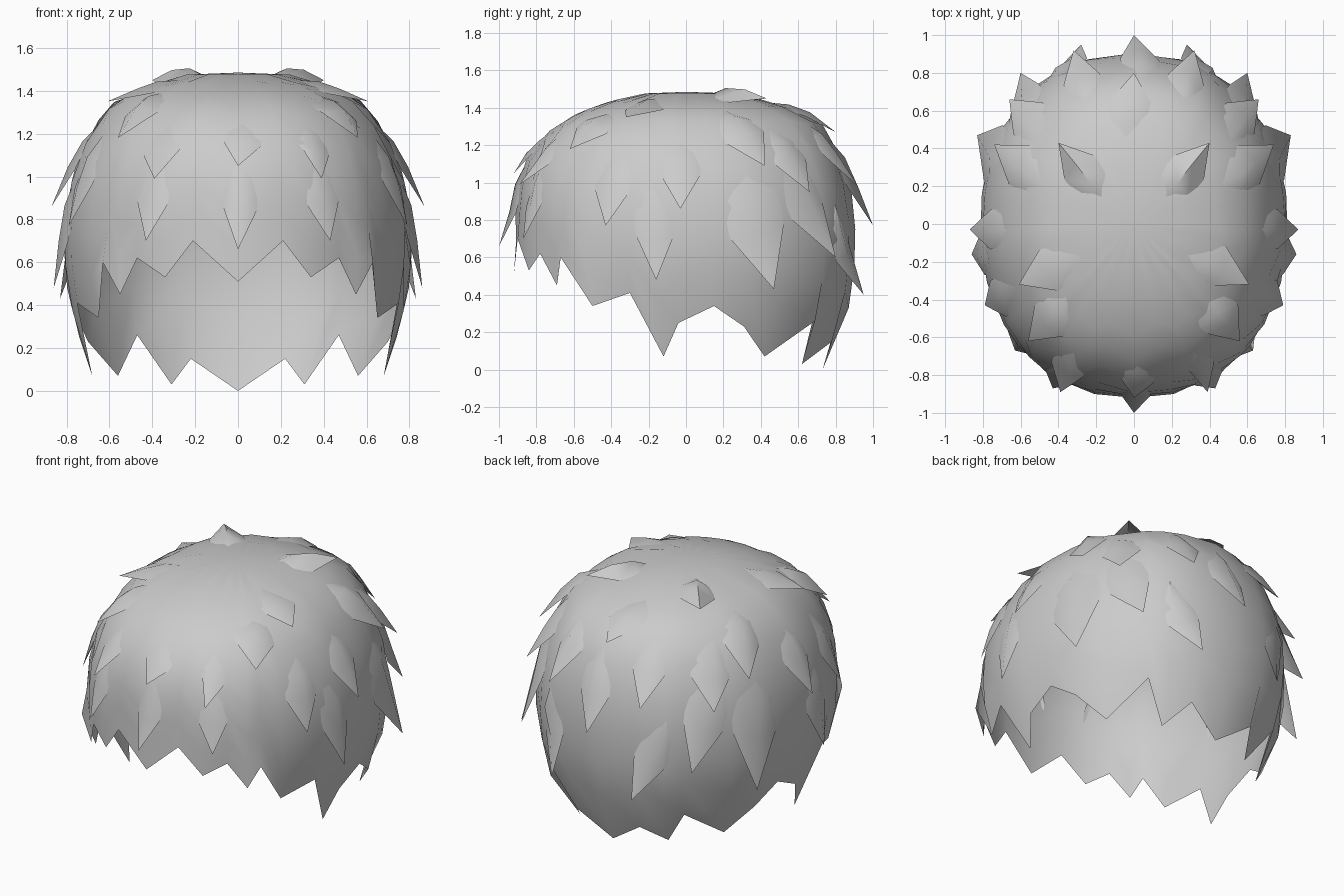
import bpy, bmesh, math
from mathutils import Vector
from mathutils.bvhtree import BVHTree

if "Cube" in bpy.data.objects:
    bpy.data.objects.remove(bpy.data.objects["Cube"])

# Dome profile: height, half width, front depth, back depth
ROWS = [(1.485, 0, 0, 0), (1.475, .25, .27, .30), (1.40, .49, .52, .55), (1.31, .615, .70, .73),
        (1.14, .725, .85, .825), (.95, .79, .905, .885), (.75, .815, .915, .905),
        (.55, .81, .90, .90), (.33, .77, .86, .87), (0, .67, .80, .73)]

# Jagged hem, front centre round the right side to back centre
HEM = [(0, -.92, .51), (.21, -.90, .70), (.34, -.84, .53), (.47, -.78, .62), (.55, -.69, .45),
       (.63, -.67, .60), (.65, -.50, .34), (.75, -.30, .41), (.68, -.12, .07), (.74, -.04, .25),
       (.75, .15, .34), (.70, .31, .23), (.56, .42, .07), (.47, .69, .26), (.31, .62, .03),
       (.22, .78, .15), (0, .73, 0)]

# Tufts: tip x, y, z, half width, length, ridge lift
TUFTS = [(0, -1.0, .66, .09, .42, .035), (.43, -.87, .70, .09, .40, .025), (.39, -.89, .99, .10, .36, .025),
         (0, -.92, 1.05, .10, .28, .015), (.56, -.62, 1.18, .12, .40, .04), (.61, -.32, 1.35, .12, .40, .035),
         (.79, -.43, .77, .11, .45, .035), (.86, -.16, .48, .11, .50, .035), (.87, -.03, .86, .11, .45, .035),
         (.83, .47, .43, .18, .70, .05), (.74, .42, 1.09, .13, .50, .05), (.40, .43, 1.45, .11, .36, .07),
         (0, 1.0, .77, .12, .50, .045), (.28, .95, .40, .12, .55, .035), (.60, .80, .60, .14, .60, .045),
         (.32, .92, .98, .13, .48, .045), (.66, .66, .95, .13, .45, .045), (0, .80, 1.27, .12, .45, .03)]


def param_at(z):
    for i in range(len(ROWS) - 1):
        a, b = ROWS[i][0], ROWS[i + 1][0]
        if b <= z <= a:
            return i + (a - z) / (a - b)
    return len(ROWS) - 1


def dome_point(x, y, k):
    i = min(int(k), len(ROWS) - 2)
    z, a, bf, bb = (p + (q - p) * (k - i) for p, q in zip(ROWS[i], ROWS[i + 1]))
    d = Vector((x, y)).normalized()
    b = bf if y < 0 else bb
    r = ((abs(d.x) / a) ** 2.2 + (abs(d.y) / b) ** 2.2) ** (-1 / 2.2)
    return (d.x * r, d.y * r, z)


def finish(bm, name):
    bmesh.ops.recalc_face_normals(bm, faces=bm.faces)
    me = bpy.data.meshes.new(name)
    bm.to_mesh(me)
    ob = bpy.data.objects.new(name, me)
    bpy.context.collection.objects.link(ob)
    bpy.context.view_layer.objects.active = ob
    ob.select_set(True)
    bpy.ops.object.shade_smooth_by_angle(angle=math.radians(60))
    ob.select_set(False)
    return ob


# Open hair shell with a jagged lower edge
ring = HEM + [(-x, y, z) for x, y, z in reversed(HEM[1:-1])]
bm = bmesh.new()
crown = bm.verts.new((0, 0, ROWS[0][0]))
N = 9
cols = []
for x, y, z in ring:
    kh = param_at(z)
    cols.append([bm.verts.new(dome_point(x, y, kh * j / N)) for j in range(1, N)] + [bm.verts.new((x, y, z))])
for c, d in zip(cols, cols[1:] + cols[:1]):
    bm.faces.new((crown, c[0], d[0]))
    for j in range(N - 1):
        bm.faces.new((c[j], c[j + 1], d[j + 1], d[j]))
bm.normal_update()
tree = BVHTree.FromBMesh(bm)
finish(bm, "hair_shell")


# Pointed tufts growing out of the shell, tips standing proud
def snap(p, lift):
    loc, n, _, _ = tree.find_nearest(p)
    if n.dot(loc - Vector((0, 0, .6))) < 0:
        n = -n
    return loc + n * lift, n


def add_tuft(bm, tip, w, length, lift):
    tip = Vector(tip)
    loc, n = snap(tip, 0)
    up = Vector((0, -.05, 1.55)) - loc
    up = (up - n * up.dot(n)).normalized()
    side = n.cross(up).normalized()

    def at(f, s, h):
        return bm.verts.new(snap(tip + up * length * f + side * w * s, h)[0])
    t = bm.verts.new(tip)
    l1, m1, r1 = at(.46, -1, .006), at(.44, 0, lift), at(.46, 1, .006)
    l2, m2, r2 = at(.8, -1, -.008), at(.8, 0, lift * .6), at(.8, 1, -.008)
    root = at(1.2, 0, -.008)
    for f in ((t, m1, l1), (t, r1, m1), (l1, m1, m2, l2), (m1, r1, r2, m2), (l2, m2, root), (m2, r2, root)):
        bm.faces.new(f)


bm = bmesh.new()
for x, y, z, w, length, lift in TUFTS:
    for s in ((1, -1) if x else (1,)):
        add_tuft(bm, (s * x, y, z), w, length, lift)
finish(bm, "hair_tufts")
